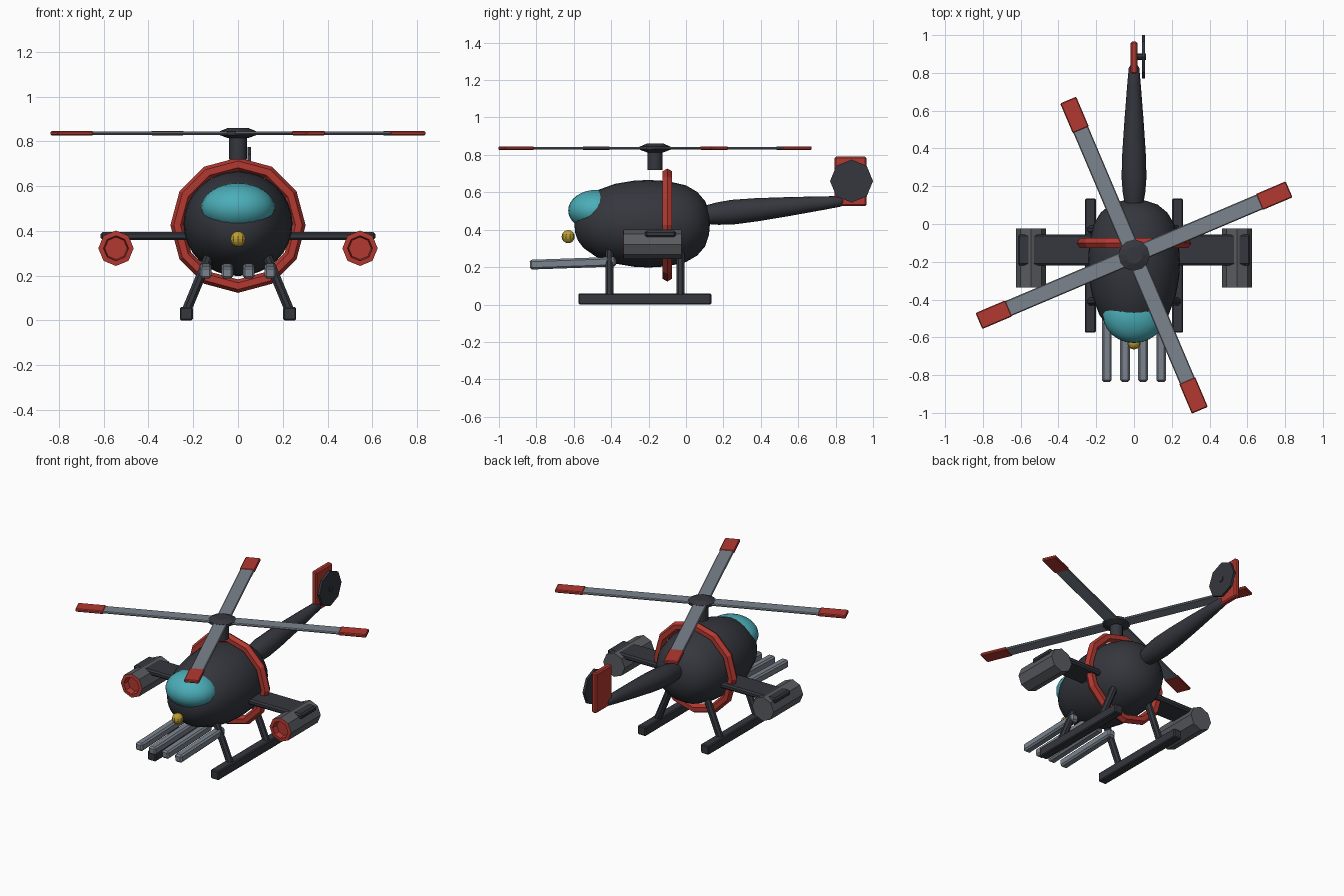
import bpy, bmesh
from math import pi, cos, sin, radians
from mathutils import Vector, Matrix

if "Cube" in bpy.data.objects:
    bpy.data.objects.remove(bpy.data.objects["Cube"])


def mat(name, r, g, b):
    m = bpy.data.materials.new(name)
    m.diffuse_color = (r, g, b, 1)
    m.use_nodes = True
    m.node_tree.nodes["Principled BSDF"].inputs["Base Color"].default_value = m.diffuse_color
    return m


DARK = mat("charcoal", 0.035, 0.038, 0.048)
GREY = mat("steel", 0.10, 0.105, 0.115)
LIGHT = mat("light_steel", 0.20, 0.23, 0.27)
RED = mat("red", 0.45, 0.04, 0.03)
TEAL = mat("teal_glass", 0.07, 0.42, 0.48)
GOLD = mat("gold", 0.50, 0.34, 0.03)


def finish(name, bm, m, smooth=0):
    bmesh.ops.recalc_face_normals(bm, faces=bm.faces)
    me = bpy.data.meshes.new(name)
    bm.to_mesh(me)
    bm.free()
    me.materials.append(m)
    ob = bpy.data.objects.new(name, me)
    bpy.context.collection.objects.link(ob)
    if smooth:
        bpy.ops.object.select_all(action='DESELECT')
        ob.select_set(True)
        bpy.context.view_layer.objects.active = ob
        bpy.ops.object.shade_smooth_by_angle(angle=radians(smooth))
    return ob


def lathe(name, profile, start, direction, sides, m, smooth=0, wide=1.0, spin=0.0):
    """Revolve (radius, distance) points around an axis through start."""
    d = Vector(direction).normalized()
    u = Vector((1, 0, 0)) if abs(d.x) < 0.9 else Vector((0, 1, 0))
    v = d.cross(u).normalized()
    u = v.cross(d)
    bm = bmesh.new()
    rings = []
    for r, t in profile:
        c = Vector(start) + d * t
        n = 1 if r == 0 else sides
        rings.append([bm.verts.new(c + u * (r * wide * cos(2 * pi * i / sides + spin))
                                   + v * (r * sin(2 * pi * i / sides + spin))) for i in range(n)])
    for a, b in zip(rings, rings[1:]):
        for i in range(sides):
            j = (i + 1) % sides
            q = [a[i % len(a)], a[j % len(a)], b[j % len(b)], b[i % len(b)]]
            bm.faces.new(list(dict.fromkeys(q)))
    return finish(name, bm, m, smooth)


def box(name, size, centre, m, bevel=0.0, rot=Matrix()):
    bm = bmesh.new()
    bmesh.ops.create_cube(bm, size=1, matrix=Matrix.Diagonal((*size, 1)))
    if bevel:
        bmesh.ops.bevel(bm, geom=bm.edges[:], offset=bevel, segments=1, affect='EDGES')
    bm.transform(Matrix.Translation(centre) @ rot)
    return finish(name, bm, m)


def ellipsoid(name, radii, centre, m, u, v, smooth=0):
    bm = bmesh.new()
    bmesh.ops.create_uvsphere(bm, u_segments=u, v_segments=v, radius=1)
    bm.transform(Matrix.Translation(centre) @ Matrix.Diagonal((*radii, 1)))
    return finish(name, bm, m, smooth)


# Fuselage, canopy and nose light
lathe("fuselage", [(0, -0.597), (0.05, -0.592), (0.09, -0.578), (0.13, -0.548), (0.177, -0.48),
                   (0.213, -0.38), (0.23, -0.28), (0.234, -0.2), (0.228, -0.1), (0.205, 0.0),
                   (0.17, 0.06), (0.12, 0.103), (0.06, 0.123), (0, 0.128)],
      (0, 0, 0.432), (0, 1, 0), 32, DARK, 40, wide=1.04)
ellipsoid("canopy", (0.165, 0.15, 0.11), (0, -0.48, 0.503), TEAL, 24, 16, 40)
ellipsoid("nose_light", (0.035, 0.035, 0.035), (0, -0.63, 0.363), GOLD, 10, 8)

# Red band around the fuselage
hexagon = [(0.272 + 0.03 * cos(k * pi / 3), 0.03 * sin(k * pi / 3)) for k in range(7)]
band = lathe("fuselage_band", hexagon, (0, -0.1, 0.425), (0, 1, 0), 12, RED)
bm = bmesh.new()
bm.from_mesh(band.data)
bmesh.ops.remove_doubles(bm, verts=bm.verts, dist=1e-4)
bm.to_mesh(band.data)
bm.free()

# Tail boom, fin and tail rotor
lathe("tail_boom", [(0, 0), (0.05, 0), (0.06, 0.06), (0.066, 0.14), (0.062, 0.27), (0.05, 0.45),
                    (0.036, 0.63), (0.028, 0.72), (0, 0.76)],
      (0, 0.11, 0.48), (0, 1, 0.1), 16, DARK, 40)
box("tail_fin", (0.036, 0.17, 0.265), (0, 0.88, 0.658), RED, 0.008)
lathe("tail_rotor", [(0, 0), (0.115, 0), (0.115, 0.016), (0, 0.016)],
      (0.042, 0.885, 0.66), (1, 0, 0), 8, DARK)
lathe("tail_rotor_hub", [(0, 0), (0.018, 0), (0.018, 0.05), (0, 0.05)],
      (0.013, 0.885, 0.66), (1, 0, 0), 8, DARK)

# Mast, hub and main rotor
HUB = Vector((0, -0.165, 0.836))
lathe("rotor_mast", [(0, 0), (0.04, 0), (0.04, 0.1), (0, 0.1)],
      (0, HUB.y, 0.719), (0, 0, 1), 12, DARK, 35)
lathe("rotor_hub", [(0, 0), (0.045, 0), (0.083, 0.014), (0.083, 0.03), (0.045, 0.046), (0, 0.046)],
      (0, HUB.y, 0.814), (0, 0, 1), 12, DARK)
for i in range(4):
    rot = Matrix.Rotation(radians(23 + 90 * i), 4, 'Z')
    for part, a, b, w, h, m in (("rotor_blade", 0.03, 0.73, 0.085, 0.014, LIGHT),
                                ("rotor_blade_tip", 0.72, 0.892, 0.092, 0.02, RED)):
        box(f"{part}_{i + 1}", (b - a, w, h), HUB + rot @ Vector(((a + b) / 2, 0, 0)),
            m, 0.005, rot)

# Wings, pods, skids and struts on both sides
for side, s in (("left", 1), ("right", -1)):
    box(f"{side}_wing", (0.46, 0.165, 0.036), (s * 0.385, -0.137, 0.377), DARK, 0.01)
    pod = (s * 0.545, 0, 0.322)
    lathe(f"{side}_pod", [(0.079, -0.335), (0.079, -0.025), (0, -0.025)],
          pod, (0, 1, 0), 8, GREY)
    lathe(f"{side}_pod_mouth", [(0.079, -0.335), (0.056, -0.337), (0.05, -0.3), (0, -0.3)],
          pod, (0, 1, 0), 8, RED)
    box(f"{side}_skid", (0.058, 0.71, 0.06), (s * 0.231, -0.22, 0.03), DARK, 0.006)
    for end, y in (("front", -0.41), ("rear", -0.03)):
        foot, top = Vector((s * 0.232, y, 0.04)), Vector((s * 0.13, y, 0.285))
        n = (top - foot).length
        lathe(f"{side}_{end}_strut", [(0, 0), (0.023, 0), (0.023, n), (0, n)],
              foot, top - foot, 8, DARK, spin=pi / 8)

# Row of gun barrels under the nose
tilt = Matrix.Rotation(radians(2), 4, 'X')
for i in range(4):
    box(f"gun_barrel_{i + 1}", (0.052, 0.46, 0.052), (-0.144 + 0.096 * i, -0.605, 0.221),
        LIGHT, 0.01, tilt)
